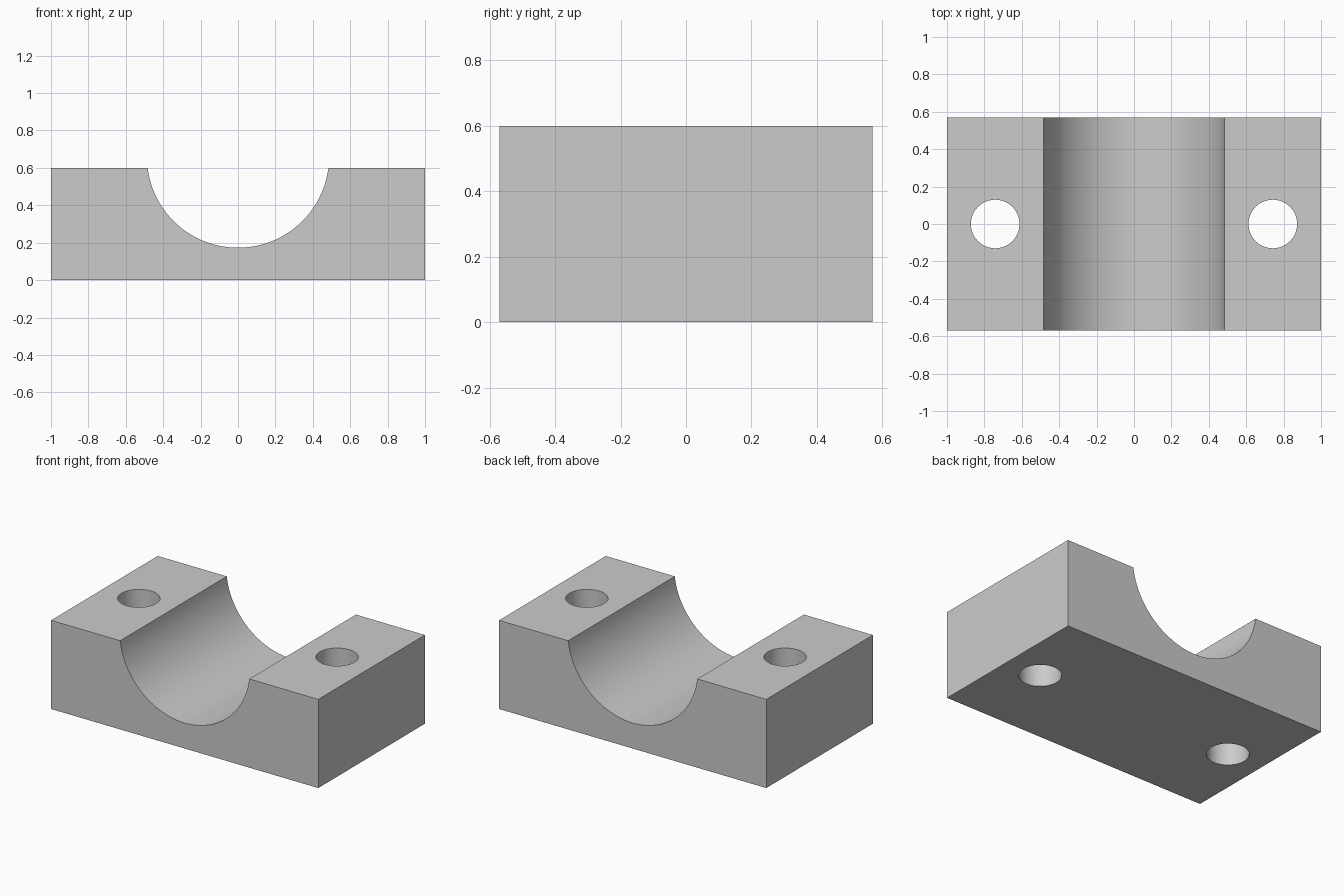
import bpy
import bmesh
from math import asin, cos, sin, pi, radians

cube = bpy.data.objects.get("Cube")
if cube:
    bpy.data.objects.remove(cube, do_unlink=True)

HALF_X, HALF_Y, HEIGHT = 1.0, 0.57, 0.6
GROOVE_R, GROOVE_Z = 0.487, 0.66
HOLE_X, HOLE_R = 0.742, 0.13

grey = bpy.data.materials.new("light grey")
grey.use_nodes = True
colour = (0.6, 0.6, 0.6, 1)
grey.diffuse_color = colour
grey.node_tree.nodes["Principled BSDF"].inputs["Base Color"].default_value = colour

# Block profile with the round groove, extruded front to back
start = asin((GROOVE_Z - HEIGHT) / GROOVE_R)
steps = 48
profile = [(-HALF_X, HEIGHT), (-HALF_X, 0), (HALF_X, 0), (HALF_X, HEIGHT)]
for i in range(steps + 1):
    a = -start - (pi - 2 * start) * i / steps
    profile.append((GROOVE_R * cos(a), GROOVE_Z + GROOVE_R * sin(a)))

bm = bmesh.new()
face = bm.faces.new([bm.verts.new((x, -HALF_Y, z)) for x, z in profile])
ext = bmesh.ops.extrude_face_region(bm, geom=[face])
moved = [v for v in ext["geom"] if isinstance(v, bmesh.types.BMVert)]
bmesh.ops.translate(bm, verts=moved, vec=(0, 2 * HALF_Y, 0))
bmesh.ops.recalc_face_normals(bm, faces=bm.faces)
mesh = bpy.data.meshes.new("bearing_block")
bm.to_mesh(mesh)
bm.free()
mesh.materials.append(grey)
block = bpy.data.objects.new("bearing_block", mesh)
bpy.context.collection.objects.link(block)

# Bolt holes through both shoulders
cutters = []
for side, name in ((-1, "right"), (1, "left")):
    bpy.ops.mesh.primitive_cylinder_add(
        vertices=48, radius=HOLE_R, depth=HEIGHT * 2,
        location=(side * HOLE_X, 0, HEIGHT / 2))
    cutter = bpy.context.object
    cutter.name = name + "_hole_cutter"
    cutter.hide_render = True
    cutter.data.materials.append(grey)
    cutters.append(cutter)
    cut = block.modifiers.new(name + "_bolt_hole", "BOOLEAN")
    cut.operation = "DIFFERENCE"
    cut.solver = "EXACT"
    cut.object = cutter

bpy.ops.object.select_all(action="DESELECT")
block.select_set(True)
bpy.context.view_layer.objects.active = block
for modifier in list(block.modifiers):
    bpy.ops.object.modifier_apply(modifier=modifier.name)
for cutter in cutters:
    bpy.data.objects.remove(cutter, do_unlink=True)

bpy.ops.object.shade_smooth_by_angle(angle=radians(30))
